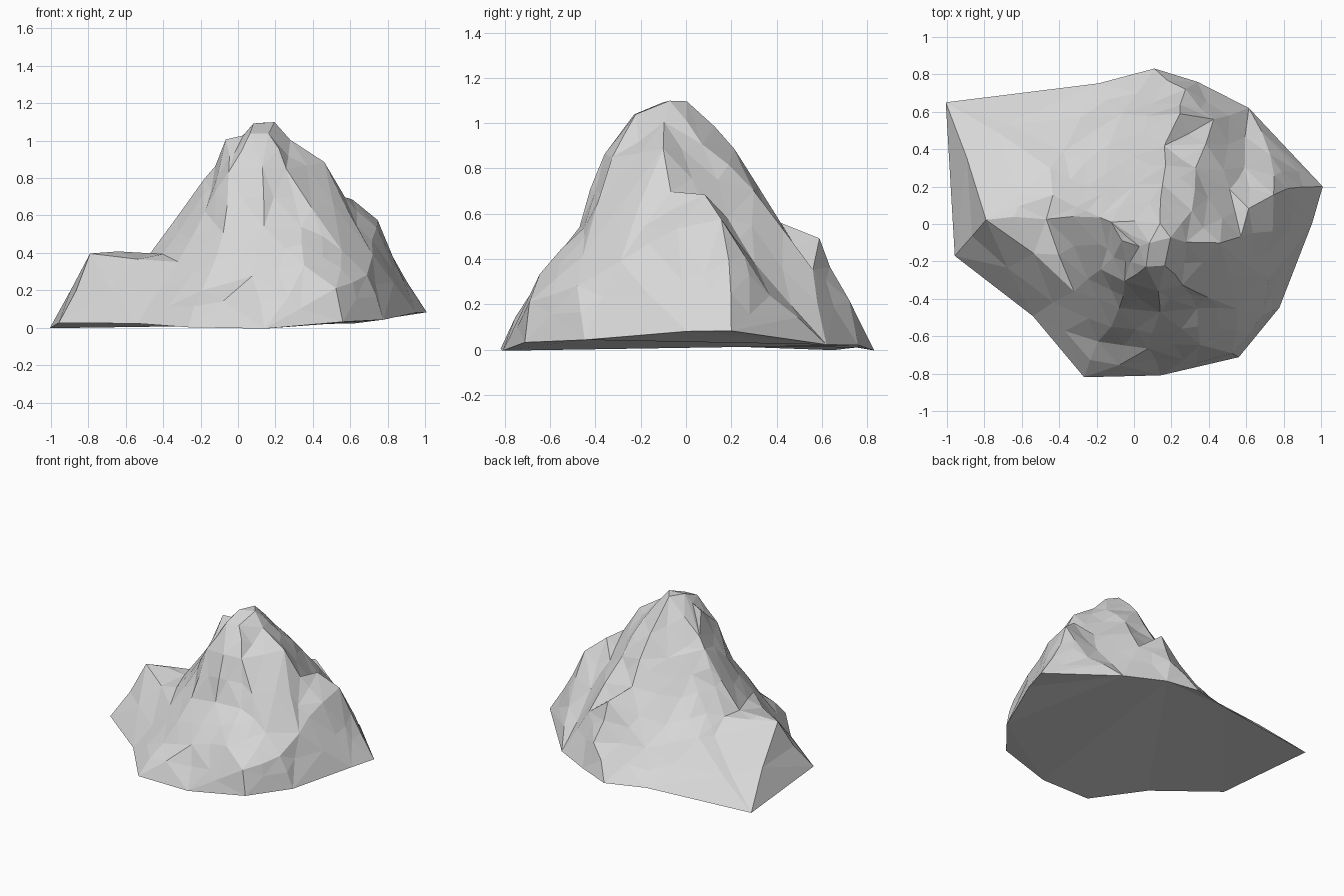
import bpy, bmesh, random
from mathutils import Vector
from mathutils.geometry import delaunay_2d_cdt

random.seed(4)
cube = bpy.data.objects.get("Cube")
if cube:
    bpy.data.objects.remove(cube, do_unlink=True)


def make_material(name, colour):
    mat = bpy.data.materials.new(name)
    mat.use_nodes = True
    mat.diffuse_color = colour
    mat.node_tree.nodes["Principled BSDF"].inputs["Base Color"].default_value = colour
    return mat


def on_ground(x, y):
    """Foot point: the ground rises gently to the east and along the front west side."""
    rise_east = .08 * max(x, 0) ** 2
    rise_west = .03 * max(-x, 0) if y < 0 else 0
    return x, y, rise_east + rise_west


# Named foot corners where a crest ends
west_foot = on_ground(-1, .66)
southwest_foot = on_ground(-.95, -.16)
front_left_foot = on_ground(-.26, -.82)
front_right_foot = on_ground(.55, -.72)
east_foot = on_ground(1, .21)

# Foot of the mountain, walked counter-clockwise
foot = [west_foot, southwest_foot, on_ground(-.55, -.5), front_left_foot,
        on_ground(.15, -.8), front_right_foot, on_ground(.77, -.44),
        on_ground(.95, 0), east_foot, on_ground(.61, .62),
        on_ground(.34, .77), on_ground(.1, .83), on_ground(-.2, .75)]

# Named places where crests meet
west_top = (.02, -.12, 1.03)
left_peak = (.08, -.1, 1.1)
right_peak = (.2, -.08, 1.11)
east_top = (.29, -.1, 1.01)
west_shoulder = (-.31, .1, .56)
ledge_corner = (-.78, .03, .39)
back_knee = (.27, .71, .23)
front_right_knee = (.53, -.7, .22)

# Crest lines running down from the summit, kept as hard edges
summit = [west_top, left_peak, right_peak, east_top]
east_crest = [east_top, (.46, -.1, .89), (.56, -.06, .7), (.62, .08, .69),
              (.75, .15, .58), (.82, .18, .4), east_foot]
north_crest = [right_peak, (.15, .01, 1.09), (.15, .22, .89), (.17, .42, .57),
               (.24, .58, .48), back_knee]
west_crest = [west_top, (-.06, -.1, 1), (-.12, 0, .86), (-.19, .04, .8),
              west_shoulder, (-.48, .03, .41), ledge_corner]
west_spur = [west_shoulder, (-.43, .16, .4), (-.46, .3, .31)]
west_wall = [ledge_corner, (-.31, -.35, .36)]
west_corner = [west_foot, ledge_corner, southwest_foot]
front_left_rib = [left_peak, (.06, -.22, 1.05), (-.05, -.3, .82), (-.07, -.45, .5),
                  (-.19, -.64, .2), front_left_foot]
front_right_rib = [right_peak, (.17, -.22, 1.05), (.26, -.32, .84), (.33, -.45, .55),
                   (.36, -.64, .34), front_right_knee, front_right_foot]
front_right_wall = [front_right_knee, (.7, -.49, .28)]
back_step = [back_knee, (-.08, .59, .21), (-.38, .38, .3)]
crests = [summit, east_crest, north_crest, west_crest, west_spur, west_wall, west_corner,
          front_left_rib, front_right_rib, front_right_wall, back_step]

# Loose points on the slopes and in the gullies
slopes = [(.13, -.35, .87), (.13, -.48, .53), (.08, -.67, .27), (-.18, -.25, .62),
          (.55, -.46, .42), (.71, -.3, .4), (.73, -.05, .53),
          (.34, .29, .71), (.5, .18, .59), (.6, .3, .38), (.42, .55, .36),
          (.74, .36, .25), (.3, .08, .9), (0, .2, .74), (-.16, .28, .5)]

# Gather shared points, with the crests and foot as fixed edges
points, edges = [], []


def point_id(p):
    if p not in points:
        points.append(p)
    return points.index(p)


for line in [foot + foot[:1], *crests]:
    ids = [point_id(p) for p in line]
    edges += zip(ids, ids[1:])
for p in slopes:
    point_id(p)

flat, _, tris, origin, _, _ = delaunay_2d_cdt(
    [Vector(p).xy for p in points], edges, [list(range(len(foot)))], 1, 0.0001)

# Rock surface
bm = bmesh.new()
verts = [bm.verts.new(points[source[0]]) for source in origin]
for tri in tris:
    bm.faces.new([verts[i] for i in tri])
bmesh.ops.recalc_face_normals(bm, faces=bm.faces)

# Break long inner edges into rough facets
long_edges = [e for e in bm.edges if not e.is_boundary and e.calc_length() > .24]
known = set(bm.verts)
bmesh.ops.subdivide_edges(bm, edges=long_edges, cuts=1)
bmesh.ops.triangulate(bm, faces=bm.faces)
for v in bm.verts:
    if v not in known:
        v.co += Vector([random.uniform(-.012, .012) for _ in range(3)])

# Flat underside
rim = [e for e in bm.edges if e.is_boundary]
bmesh.ops.contextual_create(bm, geom=rim)
bmesh.ops.triangulate(bm, faces=[f for f in bm.faces if len(f.verts) > 3])
bmesh.ops.recalc_face_normals(bm, faces=bm.faces)

mesh = bpy.data.meshes.new("mountain_rock")
bm.to_mesh(mesh)
bm.free()
mesh.materials.append(make_material("pale_grey_stone", (.68, .68, .68, 1)))
bpy.context.collection.objects.link(bpy.data.objects.new("mountain_rock", mesh))
